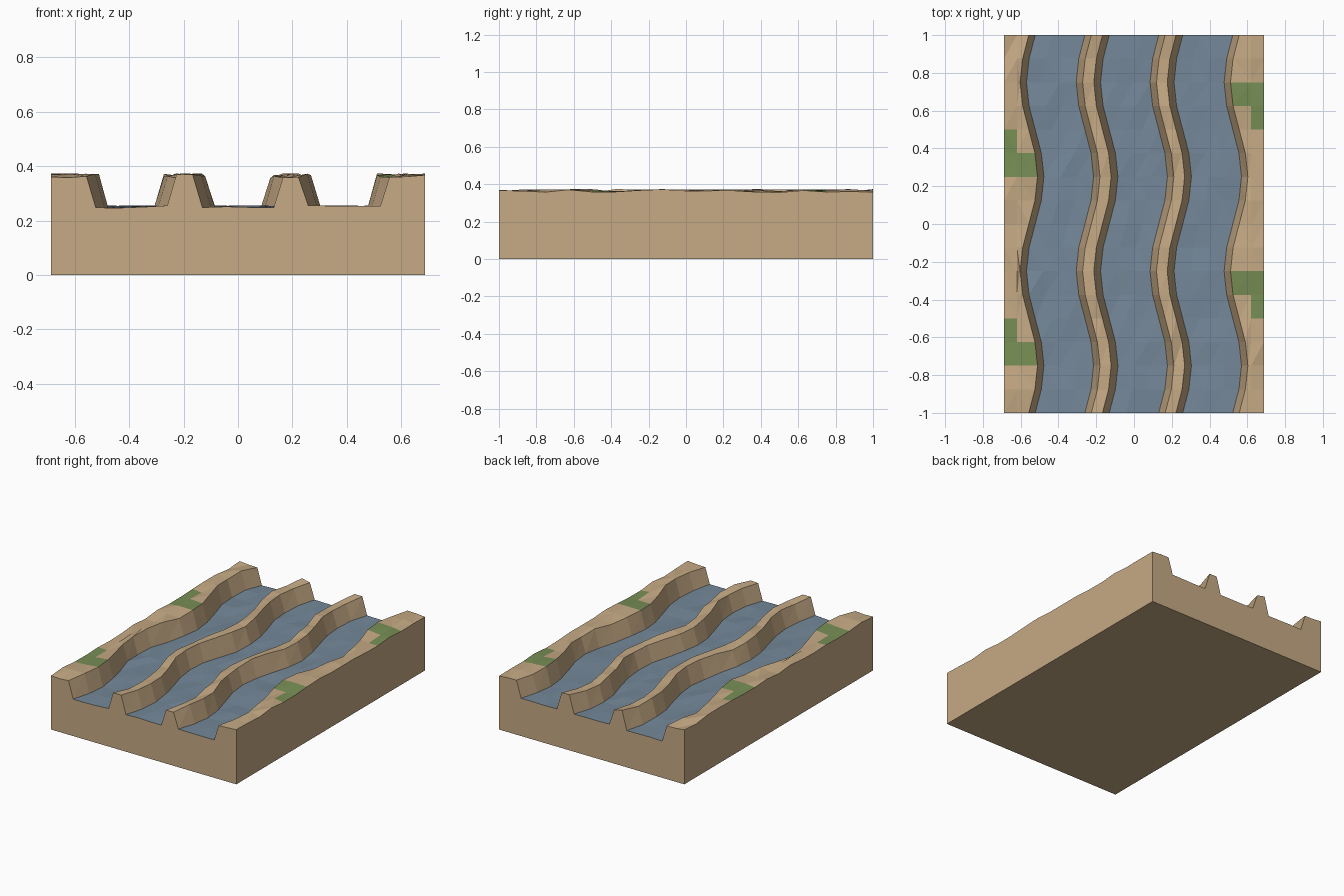
import bpy, bmesh, math, random

if "Cube" in bpy.data.objects:
    bpy.data.objects.remove(bpy.data.objects["Cube"])

random.seed(4)
HALF_X, ROWS, STEP = 0.6875, 16, 0.125
TOP, FLOOR = 0.365, 0.251


def material(name, rgb):
    m = bpy.data.materials.new(name)
    m.diffuse_color = (*[(c / 255) ** 2.2 for c in rgb], 1)
    m.use_nodes = True
    m.node_tree.nodes["Principled BSDF"].inputs["Base Color"].default_value = m.diffuse_color
    return m


# Cross-section: (x, is_water_level, meanders)
section = [(-HALF_X, 0, 0), (-0.62, 0, 0), (-0.557, 0, 1)]
channels = [(-0.523, -0.26), (-0.131, 0.131), (0.258, 0.523)]
for i, (a, b) in enumerate(channels):
    third = (b - a) / 3
    section += [(a + third * k, 1, 1) for k in range(4)]
    section.append((b + 0.034, 0, 1))           # lip after the channel
    if i < 2:
        section.append((channels[i + 1][0] - 0.036, 0, 1))  # lip before the next
section += [(0.62, 0, 0), (HALF_X, 0, 0)]
COLS = len(section) - 1

bm = bmesh.new()

# Rippled upper surface
grid = []
for r in range(ROWS + 1):
    y = -1 + r * STEP
    shift = 0.046 * math.sin(2 * math.pi * y)
    row = []
    for x, water, meander in section:
        z = FLOOR + random.uniform(-0.005, 0.005) if water else TOP + random.uniform(-0.009, 0.009)
        row.append(bm.verts.new((x + shift * meander, y, z)))
    grid.append(row)


def surface_colour(r, c):
    if section[c][1] and section[c + 1][1]:
        return 1                                # water
    # Grass patches repeat along both banks
    k = r % 8
    if c <= 1 and (k == 2 or (k == 3 and c == 0)):
        return 2
    if c >= COLS - 2 and (k == 5 or (k == 4 and c == COLS - 1)):
        return 2
    return 0


top_faces = []
for r in range(ROWS):
    for c in range(COLS):
        f = bm.faces.new((grid[r][c], grid[r][c + 1], grid[r + 1][c + 1], grid[r + 1][c]))
        f.material_index = surface_colour(r, c)
        top_faces.append(f)

# Flat sides and underside of the block
base = {(sx, sy): bm.verts.new((sx * HALF_X, sy, 0)) for sx in (-1, 1) for sy in (-1, 1)}
left = [row[0] for row in grid]
right = [row[-1] for row in grid]
bm.faces.new([base[-1, -1], base[1, -1]] + grid[0][::-1])
bm.faces.new([base[1, 1], base[-1, 1]] + grid[-1])
bm.faces.new([base[1, -1], base[1, 1]] + right[::-1])
bm.faces.new([base[-1, 1], base[-1, -1]] + left)
bm.faces.new([base[-1, -1], base[-1, 1], base[1, 1], base[1, -1]])

bmesh.ops.triangulate(bm, faces=top_faces, quad_method='SHORT_EDGE')
bmesh.ops.recalc_face_normals(bm, faces=bm.faces)

mesh = bpy.data.meshes.new("river_terrain")
bm.to_mesh(mesh)
bm.free()
for m in (material("sandy_earth", (197, 169, 132)),
          material("river_water", (116, 135, 152)),
          material("grass", (119, 142, 86))):
    mesh.materials.append(m)
terrain = bpy.data.objects.new("river_terrain", mesh)
bpy.context.collection.objects.link(terrain)
